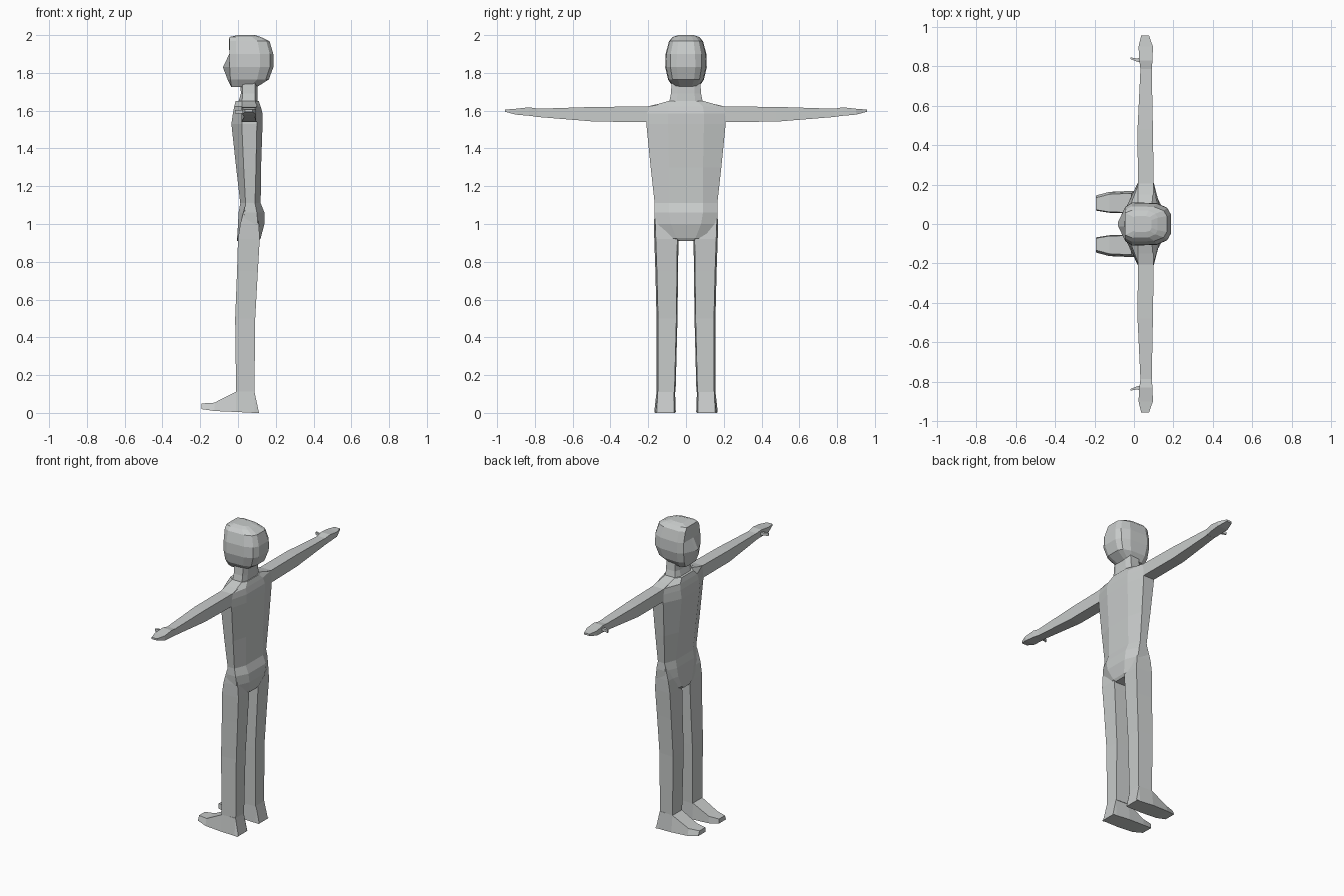
import bpy, bmesh
from mathutils import Vector

grey = bpy.data.materials.new("light grey")
grey.diffuse_color = (0.58, 0.6, 0.595, 1)


def loft(name, rings):
    """Skin a list of equal-length rings and cap both ends."""
    bm = bmesh.new()
    loops = [[bm.verts.new(Vector(p)) for p in ring] for ring in rings]
    n = len(loops[0])
    for a, b in zip(loops, loops[1:]):
        for i in range(n):
            j = (i + 1) % n
            bm.faces.new((a[i], a[j], b[j], b[i]))
    bm.faces.new(loops[0][::-1])
    bm.faces.new(loops[-1])
    bmesh.ops.recalc_face_normals(bm, faces=bm.faces)
    mesh = bpy.data.meshes.new(name)
    bm.to_mesh(mesh)
    bm.free()
    mesh.materials.append(grey)
    obj = bpy.data.objects.new(name, mesh)
    bpy.context.collection.objects.link(obj)
    return obj


def symmetric(z, half):
    """Full horizontal ring from (x, y) points on the +y half, front to back."""
    return [(x, y, z) for x, y in half] + [(x, -y, z) for x, y in reversed(half)]


def body_ring(z, w, front, side_front, side_back, back, inner):
    return symmetric(z, [(front, inner), (side_front, w), (side_back, w), (back, inner)])


# Torso: chest, waist, hips and crotch
loft("torso", [body_ring(*r) for r in [
    (0.91, 0.05, -0.005, 0.01, 0.10, 0.11, 0.03),
    (0.925, 0.125, -0.005, 0.01, 0.10, 0.12, 0.05),
    (1.00, 0.163, 0.0, 0.025, 0.105, 0.14, 0.08),
    (1.06, 0.168, 0.003, 0.035, 0.10, 0.14, 0.09),
    (1.11, 0.166, 0.012, 0.04, 0.09, 0.12, 0.09),
    (1.30, 0.187, -0.01, 0.03, 0.095, 0.122, 0.09),
    (1.53, 0.21, -0.035, 0.02, 0.10, 0.13, 0.095),
    (1.585, 0.207, -0.027, 0.02, 0.10, 0.13, 0.095),
    (1.622, 0.195, -0.02, 0.02, 0.10, 0.12, 0.09),
    (1.652, 0.09, -0.012, 0.02, 0.09, 0.11, 0.06)]])

# Neck
loft("neck", [body_ring(*r) for r in [
    (1.64, 0.09, 0.0, 0.02, 0.09, 0.105, 0.05),
    (1.69, 0.08, 0.015, 0.025, 0.09, 0.103, 0.045),
    (1.76, 0.075, 0.013, 0.025, 0.09, 0.103, 0.045)]])

# Head: rounded back, flat sides, face pushed out to a blunt nose
head_rows = [  # z, half width, nose x, face x, back x
    (1.725, 0.068, -0.036, -0.034, 0.10),
    (1.765, 0.095, -0.055, -0.04, 0.163),
    (1.83, 0.110, -0.08, -0.044, 0.187),
    (1.90, 0.108, -0.046, -0.044, 0.187),
    (1.968, 0.090, -0.047, -0.046, 0.167),
    (1.99, 0.070, -0.046, -0.045, 0.12)]
rings = []
for z, w, nose, face, back in head_rows:
    rings.append(symmetric(z, [(nose, 0.012), (face, w * 0.8), (face + 0.035, w),
                               (back * 0.62, w * 0.96), (back * 0.9, w * 0.75),
                               (back, w * 0.45)]))
rings.append(symmetric(2.0, [(0.0, 0.01), (0.0, 0.035), (0.01, 0.04),
                             (0.06, 0.04), (0.08, 0.035), (0.09, 0.02)]))
loft("head", rings)

arm_rows = [  # y, low z, high z, front x, back x
    (0.15, 1.54, 1.635, 0.02, 0.10),
    (0.205, 1.54, 1.622, 0.02, 0.10),
    (0.48, 1.542, 1.62, 0.018, 0.096),
    (0.79, 1.567, 1.61, 0.033, 0.09)]
hand_rows = [
    (0.785, 1.567, 1.61, 0.033, 0.09),
    (0.83, 1.573, 1.618, 0.027, 0.094),
    (0.90, 1.579, 1.61, 0.023, 0.096),
    (0.957, 1.594, 1.606, 0.037, 0.076)]
leg_rows = [  # z, front x, back x, inner y, outer y
    (0.11, -0.01, 0.087, 0.055, 0.156),
    (0.50, -0.015, 0.091, 0.045, 0.156),
    (0.75, -0.005, 0.105, 0.042, 0.162),
    (0.92, 0.0, 0.115, 0.040, 0.168),
    (1.00, 0.012, 0.11, 0.055, 0.169),
    (1.09, 0.036, 0.095, 0.08, 0.166)]
foot_rows = [  # x, low z, high z, inner y, outer y
    (-0.192, 0.02, 0.05, 0.068, 0.145),
    (-0.125, 0.01, 0.054, 0.057, 0.163),
    (-0.01, 0.005, 0.112, 0.054, 0.168),
    (0.087, 0.0, 0.112, 0.06, 0.162),
    (0.11, 0.0, 0.006, 0.06, 0.166)]

for side, s in (("left", 1), ("right", -1)):
    # Arm and tapered hand
    for part, rows in (("arm", arm_rows), ("hand", hand_rows)):
        loft(f"{side}_{part}", [[(f, s * y, lo), (b, s * y, lo), (b, s * y, hi), (f, s * y, hi)]
                                for y, lo, hi, f, b in rows])
    # Thumb pointing forward
    loft(f"{side}_thumb", [[(x, s * (y - t), 1.586), (x, s * (y + t), 1.586),
                            (x, s * (y + t), 1.604), (x, s * (y - t), 1.604)]
                           for x, y, t in ((0.04, 0.832, 0.014), (0.015, 0.832, 0.008),
                                           (-0.017, 0.841, 0.004))])
    # Leg, slightly narrower at the back
    loft(f"{side}_leg", [[(f, s * i, z), (f, s * o, z), (b, s * (o - 0.008), z),
                          (b, s * (i + 0.006), z)] for z, f, b, i, o in leg_rows])
    # Foot with sloped instep; the top narrows toward the ankle
    loft(f"{side}_foot", [[(x, s * i, lo), (x, s * o, lo), (x, s * (o - 0.012), hi),
                           (x, s * (i + 0.004), hi)] for x, lo, hi, i, o in foot_rows])
